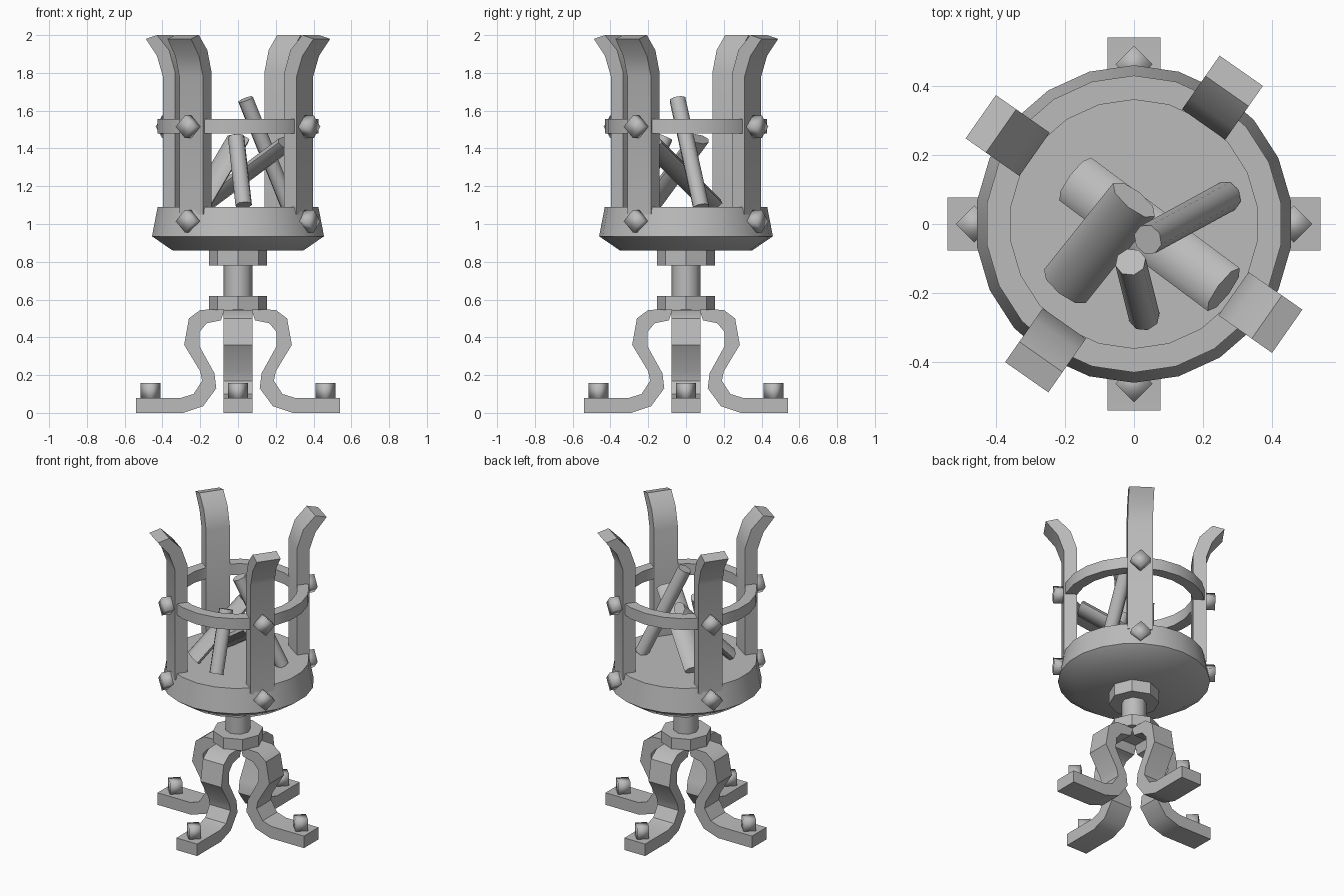
import bpy, bmesh, math
from mathutils import Vector, Matrix

if "Cube" in bpy.data.objects:
    bpy.data.objects.remove(bpy.data.objects["Cube"], do_unlink=True)

GREY = (0.5, 0.5, 0.5, 1)
iron = bpy.data.materials.new("iron_grey")
iron.use_nodes = True
iron.diffuse_color = GREY
iron.node_tree.nodes["Principled BSDF"].inputs["Base Color"].default_value = GREY


def finish(name, bm, angle=40):
    bmesh.ops.recalc_face_normals(bm, faces=bm.faces)
    mesh = bpy.data.meshes.new(name)
    bm.to_mesh(mesh)
    bm.free()
    mesh.materials.append(iron)
    ob = bpy.data.objects.new(name, mesh)
    bpy.context.collection.objects.link(ob)
    bpy.ops.object.select_all(action="DESELECT")
    ob.select_set(True)
    bpy.context.view_layer.objects.active = ob
    bpy.ops.object.shade_smooth_by_angle(angle=math.radians(angle))
    return ob


def lathe(name, profile, sides, closed=False, angle=40):
    """Spin (radius, z) points around z, capping open ends."""
    bm = bmesh.new()
    rings = []
    for r, z in profile:
        turn = [2 * math.pi * i / sides - math.pi / 2 for i in range(sides)]
        rings.append([bm.verts.new((r * math.cos(a), r * math.sin(a), z)) for a in turn])
    pairs = list(zip(rings, rings[1:]))
    if closed:
        pairs.append((rings[-1], rings[0]))
    else:
        bm.faces.new(rings[0])
        bm.faces.new(rings[-1])
    for a, b in pairs:
        for i in range(sides):
            j = (i + 1) % sides
            bm.faces.new((a[i], a[j], b[j], b[i]))
    return finish(name, bm, angle)


def strap(name, outer, inner, width, degrees):
    """Bent bar: matching outer and inner (radius, z) lines, given a width."""
    bm = bmesh.new()
    rows = []
    for (ro, zo), (ri, zi) in zip(outer, inner):
        rows.append([bm.verts.new(p) for p in (
            (ro, -width / 2, zo), (ro, width / 2, zo),
            (ri, width / 2, zi), (ri, -width / 2, zi))])
    for a, b in zip(rows, rows[1:]):
        for i in range(4):
            j = (i + 1) % 4
            bm.faces.new((a[i], a[j], b[j], b[i]))
    bm.faces.new(rows[0])
    bm.faces.new(rows[-1])
    bm.transform(Matrix.Rotation(math.radians(degrees), 4, "Z"))
    return finish(name, bm)


def rod(name, start, end, width, thick, sides, angle=50):
    """Straight bar between two points, its width lying level."""
    start, end = Vector(start), Vector(end)
    axis = (end - start).normalized()
    side = axis.cross(Vector((0, 0, 1)))
    side = side.normalized() if side.length > 0.01 else Vector((1, 0, 0))
    up = side.cross(axis)
    frame = Matrix((side, up, axis)).transposed().to_4x4()
    frame.translation = (start + end) / 2
    bm = bmesh.new()
    bmesh.ops.create_cone(bm, cap_ends=True, segments=sides, radius1=0.5, radius2=0.5,
                          depth=(end - start).length)
    bm.transform(frame @ Matrix.Diagonal((width, thick, 1, 1)))
    return finish(name, bm, angle)


# Central column
lathe("lower_collar", [(0.153, 0.545), (0.153, 0.62)], 8)
lathe("stem", [(0.077, 0.61), (0.077, 0.79)], 8, angle=50)
lathe("upper_collar", [(0.153, 0.78), (0.153, 0.865)], 8)

# Fire bowl and upper hoop
lathe("bowl", [(0.35, 0.86), (0.46, 0.935), (0.43, 1.09)], 22)
lathe("hoop", [(0.36, 1.48), (0.43, 1.48), (0.43, 1.555), (0.36, 1.555)], 22, closed=True)

# Curved legs with a bolt on each foot
LEG_TOP = [(0.07, 0.55), (0.2, 0.545), (0.26, 0.5), (0.285, 0.36), (0.2, 0.22),
           (0.19, 0.17), (0.235, 0.1), (0.3, 0.08), (0.54, 0.08)]
LEG_UNDER = [(0.09, 0.49), (0.165, 0.475), (0.203, 0.43), (0.205, 0.355), (0.125, 0.21),
             (0.115, 0.13), (0.185, 0.035), (0.29, 0), (0.54, 0)]
for n in range(4):
    a = math.radians(90 * n)
    strap(f"leg_{n + 1}", LEG_TOP, LEG_UNDER, 0.153, 90 * n)
    x, y = 0.463 * math.cos(a), 0.463 * math.sin(a)
    rod(f"foot_bolt_{n + 1}", (x, y, 0.07), (x, y, 0.158), 0.106, 0.106, 4, 95)

# Flared posts with studs at bowl and hoop height
POST_OUT = [(0.432, 1.05), (0.432, 1.78), (0.47, 1.89), (0.542, 1.98)]
POST_IN = [(0.352, 1.05), (0.352, 1.8), (0.392, 1.92), (0.47, 2.0)]
for n in range(4):
    deg = 55 + 90 * n
    d = Vector((math.cos(math.radians(deg)), math.sin(math.radians(deg)), 0))
    strap(f"post_{n + 1}", POST_OUT, POST_IN, 0.153, deg)
    for place, z in (("bowl", 1.015), ("hoop", 1.515)):
        lift = Vector((0, 0, z))
        rod(f"{place}_stud_{n + 1}", d * 0.41 + lift, d * 0.49 + lift, 0.12, 0.12, 4, 95)

# Firewood leaning together in the bowl
rod("wide_log_1", (-0.17, 0.13, 1.11), (0.26, -0.19, 1.43), 0.155, 0.075, 8)
rod("wide_log_2", (-0.2, -0.18, 1.11), (0.0, 0.07, 1.45), 0.155, 0.075, 8)
rod("tall_log", (0.27, 0.08, 1.09), (0.04, -0.045, 1.66), 0.09, 0.085, 8)
rod("short_log", (0.03, -0.27, 1.1), (-0.01, -0.11, 1.46), 0.09, 0.085, 8)
